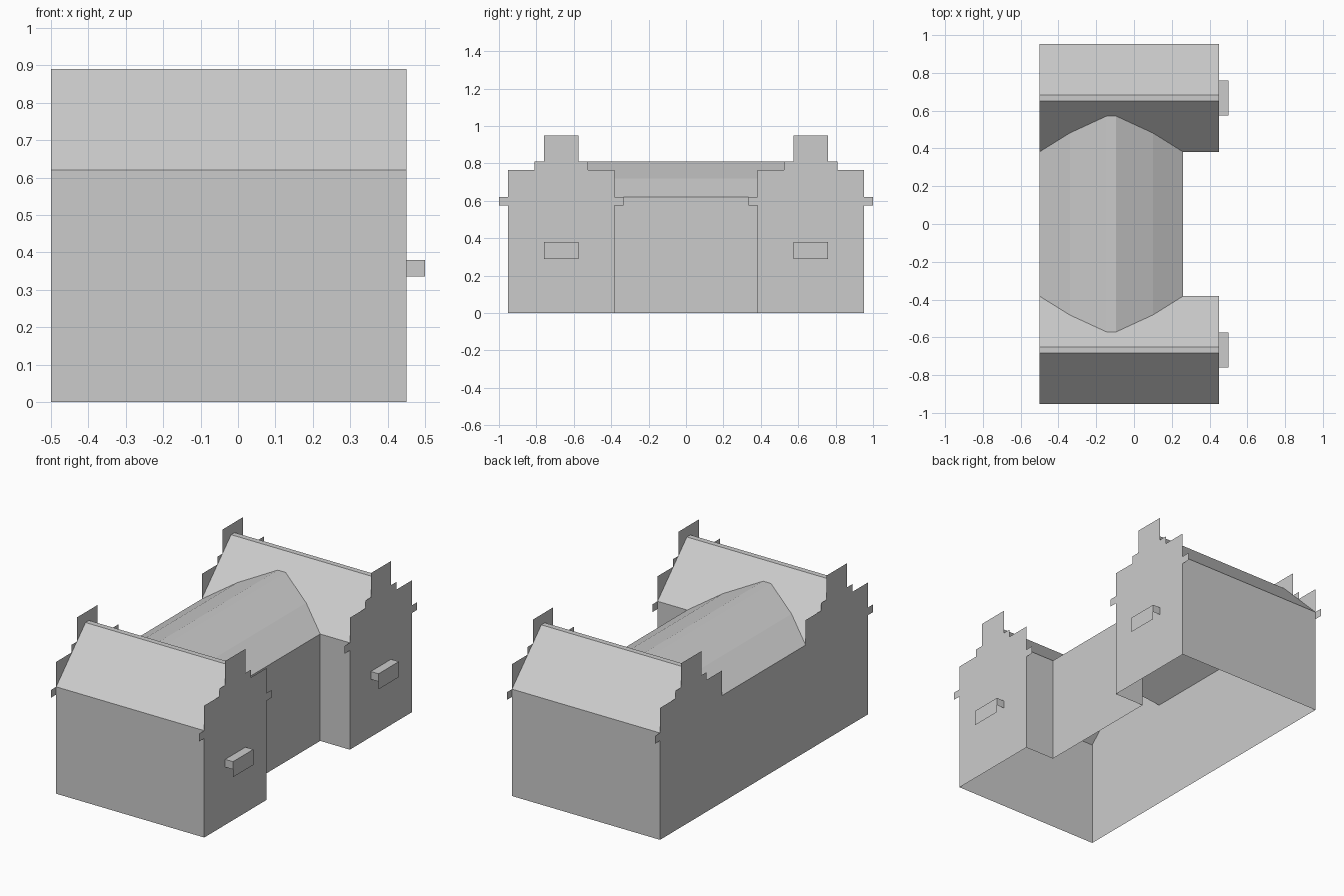
import bpy
import bmesh
from mathutils import Vector

cube = bpy.data.objects.get("Cube")
if cube:
    bpy.data.objects.remove(cube, do_unlink=True)

stone = bpy.data.materials.new("plain grey")
stone.use_nodes = True
stone.diffuse_color = (0.6, 0.6, 0.6, 1)
bsdf = stone.node_tree.nodes["Principled BSDF"]
bsdf.inputs["Base Color"].default_value = (0.6, 0.6, 0.6, 1)
bsdf.inputs["Roughness"].default_value = 0.9


def sheet(name, faces):
    """Build an object from (outward direction, corner points) pairs."""
    bm = bmesh.new()
    for outward, points in faces:
        face = bm.faces.new([bm.verts.new(p) for p in points])
        face.normal_update()
        if face.normal.dot(Vector(outward)) < 0:
            face.normal_flip()
    bmesh.ops.remove_doubles(bm, verts=bm.verts, dist=0.0005)
    mesh = bpy.data.meshes.new(name)
    bm.to_mesh(mesh)
    bm.free()
    mesh.materials.append(stone)
    obj = bpy.data.objects.new(name, mesh)
    bpy.context.collection.objects.link(obj)
    return obj


def upright(a, b, low, high):
    """Corners of a vertical rectangle over the plan line a-b."""
    return [(*a, low), (*b, low), (*b, high), (*a, high)]


# Main dimensions
BACK, FRONT, HALL = -0.5, 0.45, 0.26       # wall planes along x
INNER, OUTER = 0.382, 0.952                # wing walls along y
MID = (INNER + OUTER) / 2
EAVE, RIDGE, FLAT = 0.62, 0.89, 0.016
SLOPE = (RIDGE - EAVE) / (MID - FLAT - INNER)

# Hall roof section, mirrored about the hall's centre line
hall_x = (BACK + HALL) / 2
half = [(0.38, EAVE), (0.22, 0.72), (0.025, 0.81)]
section = [(hall_x - d, z) for d, z in half]
section += [(hall_x + d, z) for d, z in reversed(half)]


def valley(x, z, side):
    """Point where the hall roof meets a wing roof."""
    return (x, side * (INNER + (z - EAVE) / SLOPE), z)


# Stepped gable: half outline as distance from the wing centre and height
steps = [(0.285, 0), (0.285, 0.575), (0.333, 0.575), (0.333, 0.62), (0.285, 0.62),
         (0.285, 0.765), (0.143, 0.765), (0.143, 0.81), (0.093, 0.81), (0.093, 0.95)]
outer_half = [(MID + d, z) for d, z in steps]
inner_half = [(MID - d, z) for d, z in reversed(steps)]

# Wings
for side, label in ((1, "rear"), (-1, "front")):
    sheet(label + "_wing_walls", [
        ((0, side, 0), upright((BACK, side * OUTER), (FRONT, side * OUTER), 0, EAVE)),
        ((0, -side, 0), upright((HALL, side * INNER), (FRONT, side * INNER), 0, EAVE)),
    ])
    near, far = side * (MID - FLAT), side * (MID + FLAT)
    inner_slope = [(BACK, near, RIDGE), (FRONT, near, RIDGE), (FRONT, side * INNER, EAVE)]
    inner_slope += [valley(x, z, side) for x, z in reversed(section)]
    sheet(label + "_wing_roof", [
        ((0, 0, 1), inner_slope),
        ((0, 0, 1), [(BACK, near, RIDGE), (FRONT, near, RIDGE),
                     (FRONT, far, RIDGE), (BACK, far, RIDGE)]),
        ((0, 0, 1), [(BACK, far, RIDGE), (FRONT, far, RIDGE),
                     (FRONT, side * OUTER, EAVE), (BACK, side * OUTER, EAVE)]),
    ])
    sheet(label + "_stepped_gable", [
        ((1, 0, 0), [(FRONT, side * y, z) for y, z in outer_half + inner_half])])

    # Balcony: deep parapet, shallower ends, open below
    a, b = side * (MID - 0.093), side * (MID + 0.093)
    edge, top, low, end_low = 0.5, 0.38, 0.29, 0.335
    sheet(label + "_balcony", [
        ((1, 0, 0), upright((edge, a), (edge, b), low, top)),
        ((0, -side, 0), upright((FRONT, a), (edge, a), end_low, top)),
        ((0, side, 0), upright((FRONT, b), (edge, b), end_low, top)),
        ((0, 0, 1), [(FRONT, a, top), (edge, a, top), (edge, b, top), (FRONT, b, top)]),
    ])

# Long side wall carrying both gables in one piece
inner_top = [(y, z) for y, z in inner_half[:6]]
wing_edge = outer_half + inner_top
outline = wing_edge + [(-y, z) for y, z in reversed(wing_edge)]
sheet("long_gabled_wall", [((-1, 0, 0), [(BACK, y, z) for y, z in outline])])

# Hall between the wings
sheet("hall_wall", [((1, 0, 0), upright((HALL, -INNER), (HALL, INNER), 0, EAVE))])
sheet("hall_roof", [
    ((0, 0, 1), [valley(*p, -1), valley(*q, -1), valley(*q, 1), valley(*p, 1)])
    for p, q in zip(section, section[1:])])
